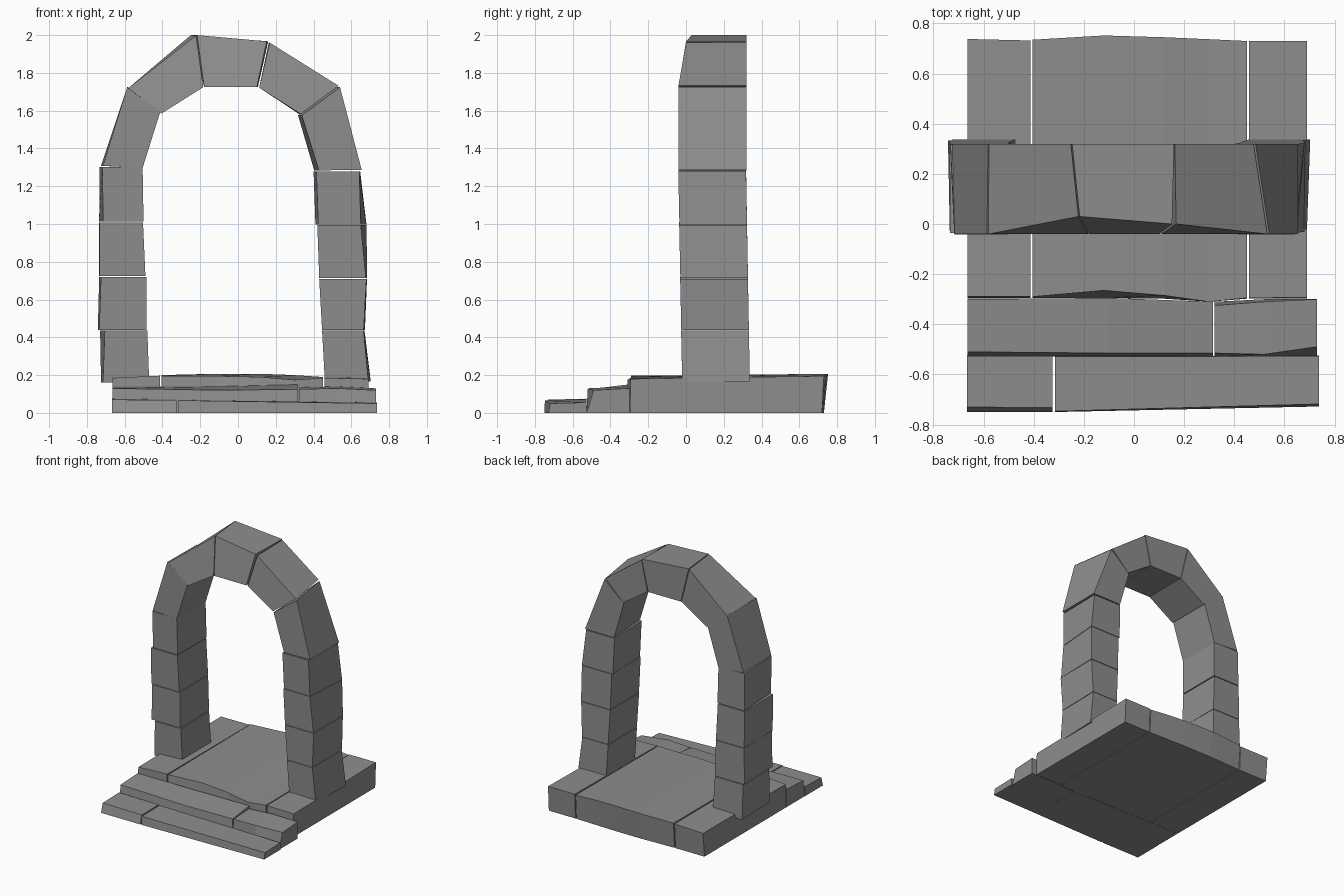
import bpy

stone = bpy.data.materials.new("grey stone")
stone.diffuse_color = (0.27, 0.27, 0.27, 1)


def make(name, verts, faces):
    mesh = bpy.data.meshes.new(name)
    mesh.from_pydata(verts, [], faces)
    mesh.materials.append(stone)
    obj = bpy.data.objects.new(name, mesh)
    bpy.context.collection.objects.link(obj)
    # consistent outward normals
    import bmesh
    bm = bmesh.new()
    bm.from_mesh(mesh)
    bmesh.ops.recalc_face_normals(bm, faces=bm.faces)
    bm.to_mesh(mesh)
    bm.free()


def arch_block(name, quad, back_dx=(0, 0, 0, 0), front=(-.04,) * 4, back=(.32,) * 4):
    """Front quad (x, z): outer start, inner start, inner end, outer end."""
    verts = [(x, f, z) for (x, z), f in zip(quad, front)]
    verts += [(x + d, b, z) for (x, z), d, b in zip(quad, back_dx, back)]
    sides = [(i, (i + 1) % 4, (i + 1) % 4 + 4, i + 4) for i in range(4)]
    make(name, verts, [(0, 1, 2, 3), (4, 5, 6, 7)] + sides)


def slab(name, rows):
    """Rows along x: x, front y top, front z, back y top, back z, front y base, back y base."""
    verts, faces = [], []
    for x, yf, zf, yb, zb, f0, b0 in rows:
        verts += [(x, f0, 0), (x, yf, zf), (x, yb, zb), (x, b0, 0)]
    for r in range(len(rows) - 1):
        a = r * 4
        faces += [(a + i, a + (i + 1) % 4, a + 4 + (i + 1) % 4, a + 4 + i) for i in range(4)]
    n = len(verts)
    make(name, verts, faces + [(0, 1, 2, 3), (n - 4, n - 3, n - 2, n - 1)])


# pillars: z0, z1, outer x bottom/top, inner x bottom/top, outer and inner shift at back
pillars = {
    "left": [
        (.16, .435, -.715, -.705, -.47, -.48, (-.01, 0, -.005, -.025)),
        (.44, .72, -.735, -.725, -.485, -.485, (-.007, 0, -.005, -.01)),
        (.724, 1.008, -.733, -.733, -.49, -.503, (-.003, 0, 0, -.003)),
        (1.014, 1.302, -.715, -.717, -.50, -.505, (-.02, 0, 0, -.015))],
    "right": [
        (.165, .435, .69, .665, .46, .445, (.013, 0, 0, .005)),
        (.438, .71, .665, .68, .445, .43, (.007, 0, 0, .003)),
        (.714, .994, .677, .65, .43, .42, (.007, 0, 0, .03)),
        (.998, 1.278, .65, .642, .425, .415, (.03, -.015, -.015, .005))],
}
for side, blocks in pillars.items():
    for i, (z0, z1, o0, o1, i0, i1, dx) in enumerate(blocks):
        f0, f1 = -.02 - i * .005, -.026 - i * .005
        b0, b1 = .338 - i * .005, .333 - i * .005
        arch_block(f"{side}_pillar_block_{i + 1}",
                   [(o0, z0), (i0, z0), (i1, z1), (o1, z1)], dx,
                   (f0, f0, f1, f1), (b0, b0, b1, b1))

# curved top of the arch
arch_block("left_haunch", [(-.715, 1.308), (-.505, 1.297), (-.412, 1.592), (-.587, 1.724)],
           (-.01, 0, 0, .005))
arch_block("left_crown_block", [(-.58, 1.72), (-.405, 1.585), (-.184, 1.724), (-.222, 1.998)],
           (0, 0, 0, -.03), (-.04, -.04, -.04, .03))
arch_block("keystone", [(-.217, 2.0), (-.179, 1.724), (.10, 1.724), (.152, 1.967)],
           (-.03, 0, .005, .008), (.03, -.04, -.04, 0))
arch_block("right_crown_block", [(.168, 1.96), (.112, 1.722), (.332, 1.582), (.532, 1.732)],
           (-.005, 0, -.008, -.055), (0, -.04, -.04, -.04))
arch_block("right_haunch", [(.54, 1.724), (.338, 1.575), (.428, 1.284), (.655, 1.286)],
           (-.055, -.02, -.025, 0))

# platform slabs
slab("left_platform_slab", [
    (-.665, -.29, .185, .738, .19, -.295, .72),
    (-.413, -.29, .197, .732, .195, -.295, .72)])
slab("middle_platform_slab", [
    (-.405, -.29, .195, .735, .20, -.295, .72),
    (-.12, -.265, .195, .752, .207, -.295, .73),
    (.12, -.285, .19, .745, .207, -.298, .73),
    (.30, -.31, .175, .737, .20, -.31, .725),
    (.45, -.295, .185, .73, .19, -.298, .72)])
slab("right_platform_slab", [
    (.458, -.295, .185, .73, .195, -.297, .72),
    (.69, -.293, .18, .73, .195, -.297, .72)])

# front steps
slab("left_upper_step", [
    (-.665, -.51, .13, -.30, .14, -.525, -.297),
    (-.10, -.515, .12, -.295, .14, -.53, -.297),
    (.315, -.515, .125, -.31, .15, -.527, -.31)])
slab("right_upper_step", [
    (.322, -.515, .125, -.325, .135, -.527, -.31),
    (.52, -.52, .13, -.31, .14, -.527, -.30),
    (.73, -.49, .12, -.30, .13, -.525, -.30)])
slab("left_lower_step", [
    (-.667, -.73, .07, -.527, .075, -.75, -.525),
    (-.325, -.733, .068, -.527, .07, -.75, -.525)])
slab("right_lower_step", [
    (-.315, -.747, .066, -.529, .068, -.75, -.527),
    (.737, -.718, .05, -.527, .055, -.728, -.525)])
